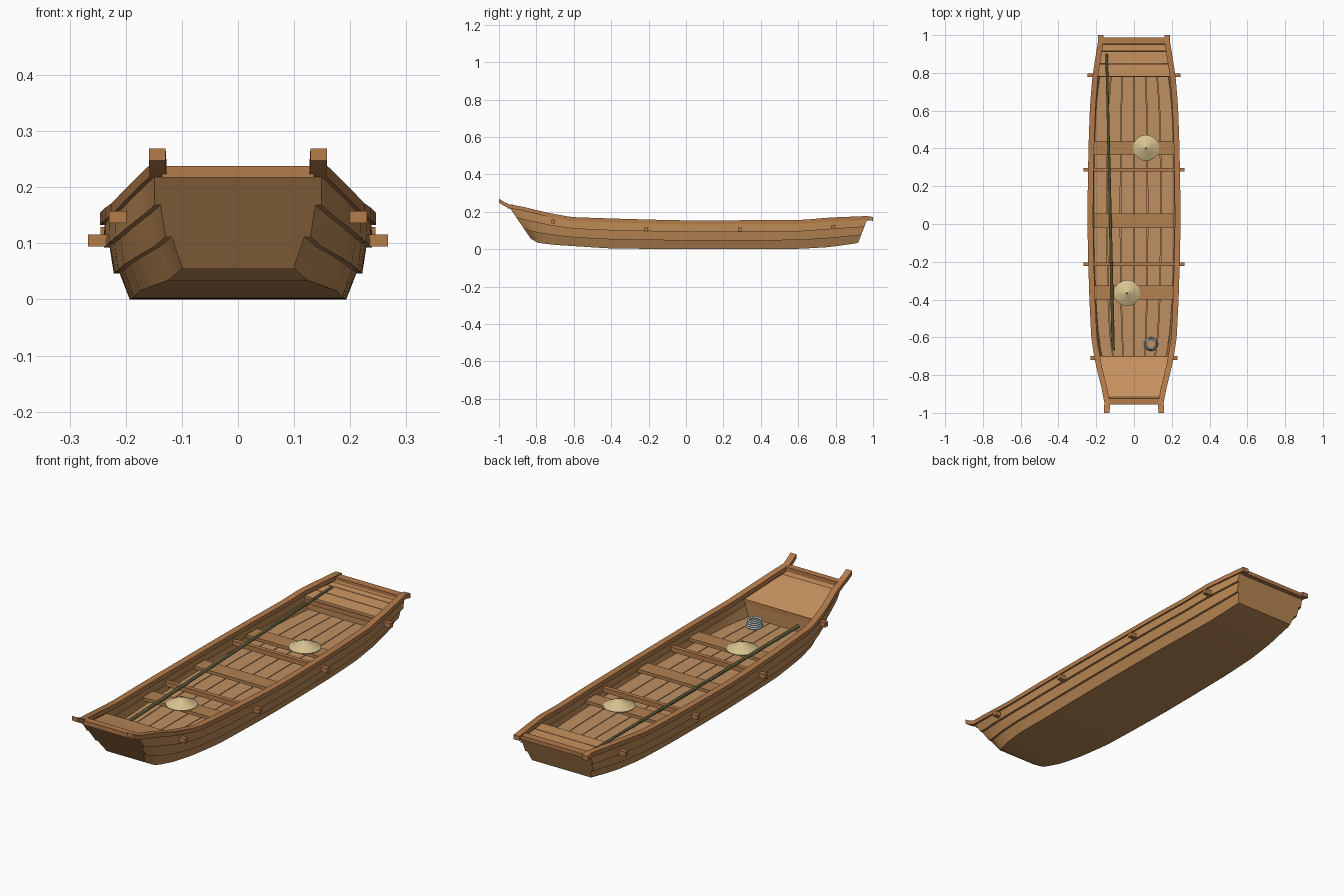
import bpy, math
from mathutils import Vector

if "Cube" in bpy.data.objects:
    bpy.data.objects.remove(bpy.data.objects["Cube"])


def mat(name, rgb):
    m = bpy.data.materials.new(name)
    m.diffuse_color = (*rgb, 1)
    m.use_nodes = True
    m.node_tree.nodes["Principled BSDF"].inputs["Base Color"].default_value = m.diffuse_color
    return m


HULL = mat("hull_wood", (0.50, 0.25, 0.09))
RAIL = mat("rail_wood", (0.46, 0.20, 0.07))
FLOOR = mat("floor_wood", (0.52, 0.28, 0.12))
SEAT = mat("seat_wood", (0.44, 0.22, 0.08))
DECK = mat("deck_wood", (0.60, 0.30, 0.12))
BAMBOO = mat("bamboo", (0.27, 0.25, 0.10))
STRAW = mat("straw", (0.68, 0.54, 0.28))
ROPE = mat("rope_grey", (0.38, 0.42, 0.43))

# Hull stations: bottom (y, z, half width), top edge (y, z, half width)
STATIONS = [
    (-.83, .056, .096, -.945, .225, .154),
    (-.79, .034, .122, -.87, .211, .169),
    (-.70, .023, .152, -.75, .182, .198),
    (-.58, .015, .172, -.60, .156, .223),
    (-.40, .004, .183, -.40, .149, .233),
    (0, 0, .190, 0, .139, .243),
    (.40, 0, .187, .40, .140, .238),
    (.60, .002, .180, .62, .142, .230),
    (.75, .010, .168, .77, .154, .218),
    (.92, .033, .150, .97, .162, .187)]


def smooth_rows(rows, n=4):
    out = []
    for i in range(len(rows) - 1):
        a, b = rows[i], rows[i + 1]
        p, q = rows[max(i - 1, 0)], rows[min(i + 2, len(rows) - 1)]
        for k in range(n):
            t = k / n
            row = []
            for w, x, y, z in zip(p, a, b, q):
                m0 = max(-abs(y - x), min(abs(y - x), (y - w) / 2))
                m1 = max(-abs(y - x), min(abs(y - x), (z - x) / 2))
                row.append((2*t**3 - 3*t*t + 1) * x + (t**3 - 2*t*t + t) * m0
                           + (3*t*t - 2*t**3) * y + (t**3 - t*t) * m1)
            out.append(tuple(row))
    return out + [rows[-1]]


ROWS = smooth_rows(STATIONS)


def hull_at(y, iy, iw, iz):
    """Half width and height of a hull edge at y."""
    for a, b in zip(ROWS, ROWS[1:]):
        if a[iy] <= y <= b[iy]:
            f = (y - a[iy]) / (b[iy] - a[iy])
            return a[iw] + f * (b[iw] - a[iw]), a[iz] + f * (b[iz] - a[iz])
    r = ROWS[0] if y < 0 else ROWS[-1]
    return r[iw], r[iz]


def at_top(y):
    return hull_at(y, 3, 5, 4)


def at_low(y):
    return hull_at(y, 0, 2, 1)


def width_at(y, z):
    """Inner half width of the hull at a given height."""
    (wb, zb), (wt, zt) = at_low(y), at_top(y)
    return wb + (wt - wb) * (z - zb) / (zt - zb) - .006


def make(name, verts, faces, material, mirror=False):
    me = bpy.data.meshes.new(name)
    me.from_pydata(verts, [], faces)
    ob = bpy.data.objects.new(name, me)
    bpy.context.collection.objects.link(ob)
    me.materials.append(material)
    bpy.context.view_layer.objects.active = ob
    ob.select_set(True)
    bpy.ops.object.mode_set(mode='EDIT')
    bpy.ops.mesh.select_all(action='SELECT')
    bpy.ops.mesh.normals_make_consistent(inside=False)
    bpy.ops.object.mode_set(mode='OBJECT')
    bpy.ops.object.shade_smooth_by_angle(angle=math.radians(25))
    ob.select_set(False)
    if mirror:
        ob.modifiers.new("mirror", 'MIRROR')
    return ob


def loft(name, rings, material, mirror=False):
    n = len(rings[0])
    verts = [v for r in rings for v in r]
    faces = [(i*n + j, i*n + (j+1) % n, (i+1)*n + (j+1) % n, (i+1)*n + j)
             for i in range(len(rings) - 1) for j in range(n)]
    faces += [tuple(range(n)), tuple(range(len(verts) - n, len(verts)))]
    return make(name, verts, faces, material, mirror)


def slab(y, w, z0, z1):
    return [(-w, y, z0), (w, y, z0), (w, y, z1), (-w, y, z1)]


def box(name, y0, y1, w, z0, z1, material):
    return loft(name, [slab(y0, w, z0, z1), slab(y1, w, z0, z1)], material)


# Overlapping side planks
def side_point(r, t, off):
    yb, zb, wb, yt, zt, wt = r
    x = wb + (wt - wb) * t + 0.009 * math.sin(math.pi * t)
    return (x + off, yb + (yt - yb) * t, zb + (zt - zb) * t)


for k in range(3):
    t0, t1 = k / 3, min((k + 1) / 3 + .04, 1)
    low = .003 if k == 0 else .006
    loft(f"side_plank_{k + 1}", [[side_point(r, t0, low), side_point(r, t1, -.005),
         side_point(r, t1, -.016), side_point(r, t0, -.010)] for r in ROWS], HULL, True)

# Flat bottom
loft("bottom", [slab(r[0], r[2] + .001, r[1], r[1] + .016) for r in ROWS], HULL)

# Bow and stern boards
for name, r, d in (("bow_board", ROWS[0], .015), ("stern_board", ROWS[-1], -.015)):
    yb, zb, wb, yt, zt, wt = r
    loft(name, [[(-wb, yb + o, zb), (wb, yb + o, zb), (wt - .004, yt + o, zt),
                 (-wt + .004, yt + o, zt)] for o in (0, d)], HULL)

# Top rails running past the ends
path = [(.159, -1.0, .259), (.158, -.972, .242)]
path += [(r[5] + .003, r[3], r[4] + .005) for r in ROWS] + [(.192, 1.0, .162)]
loft("top_rail", [[(x, y, z - .011), (x, y, z + .010), (x - .030, y, z + .010),
                   (x - .030, y, z - .011)] for x, y, z in path], RAIL, True)
box("bow_rail", -.955, -.925, .135, .217, .238, RAIL)
box("stern_rail", .953, .988, .166, .153, .171, RAIL)

# Cross beams poking through the sides
for i, (y, w, z) in enumerate([(-.71, .23, .147), (-.213, .267, .105),
                               (.287, .267, .105), (.787, .245, .118)]):
    box(f"cross_beam_{i + 1}", y - .010, y + .010, w, z - .011, z + .011, RAIL)

# Bulkheads under the end decks
for name, y, top in (("bow_bulkhead", -.706, .150), ("stern_bulkhead", .788, .120)):
    wb, zb = at_low(y)
    wt = at_top(y)[0] - .018
    loft(name, [[(-wb, y + o, zb + .01), (wb, y + o, zb + .01), (wt, y + o, top),
                 (-wt, y + o, top)] for o in (-.006, .006)], HULL)

# Bow deck
rings = []
for i in range(9):
    y = -.920 + .220 * i / 8
    w, z = at_top(y)
    rings.append(slab(y, w - .018, z - .027, z - .015))
loft("bow_deck", rings, DECK)

# Stern deck boards
for i, (y0, y1) in enumerate([(.780, .848), (.851, .913), (.916, .957)]):
    loft(f"stern_deck_board_{i + 1}",
         [slab(y, at_top(y)[0] - .016, at_top(y)[1] - .026, at_top(y)[1] - .014)
          for y in (y0, y1)], DECK)

# Raised floor boards following the hull width
ys = [-.705 + 1.490 * i / 24 for i in range(25)]
FLOOR_Z = .080
for k in range(6):
    a, b = -1 + k / 3 + .008, -1 + (k + 1) / 3 - .008
    rings = []
    for y in ys:
        s = width_at(y, FLOOR_Z)
        rings.append([(a*s, y, FLOOR_Z - .012), (b*s, y, FLOOR_Z - .012),
                      (b*s, y, FLOOR_Z), (a*s, y, FLOOR_Z)])
    loft(f"floor_board_{k + 1}", rings, FLOOR)

# Seats
for i, y in enumerate((-.363, .018, .402)):
    box(f"seat_{i + 1}", y - .038, y + .038, .213, .098, .113, SEAT)


# Round parts
def tube_rings(profile, base, axis, n):
    q = Vector(axis).to_track_quat('Z', 'Y')
    return [[tuple(Vector(base) + q @ Vector((r * math.cos(2*math.pi*j/n),
            r * math.sin(2*math.pi*j/n), h))) for j in range(n)] for r, h in profile]


# Bamboo pole with nodes
p0, p1 = Vector((-.110, -.67, .122)), Vector((-.145, .90, .149))
length = (p1 - p0).length
profile = []
for i in range(11):
    h = length * i / 10
    r = .0085 - .002 * i / 10
    profile += [(r, h - .006), (r + .0012, h), (r, h + .006)]
loft("pole", tube_rings(profile[1:-1], p0, p1 - p0, 10), BAMBOO)

# Straw hats on the seats
for i, (x, y) in enumerate([(.064, .403), (-.036, -.365)]):
    loft(f"straw_hat_{i + 1}", tube_rings(
        [(.066, .001), (.069, 0), (.069, .003), (.036, .020), (.004, .035)],
        (x, y, .113), (0, 0, 1), 20), STRAW)
    loft(f"hat_tip_{i + 1}", tube_rings([(.006, .032), (.005, .038), (.001, .040)],
         (x, y, .113), (0, 0, 1), 8), SEAT)

# Coiled rope
for i in range(4):
    bpy.ops.mesh.primitive_torus_add(
        major_radius=.032 - .002 * i, minor_radius=.005, major_segments=24, minor_segments=8,
        location=(.09, -.635, FLOOR_Z + .005 + .009 * i))
    ob = bpy.context.object
    ob.name = f"rope_coil_{i + 1}"
    ob.data.materials.append(ROPE)
    bpy.ops.object.shade_smooth()
    ob.select_set(False)
